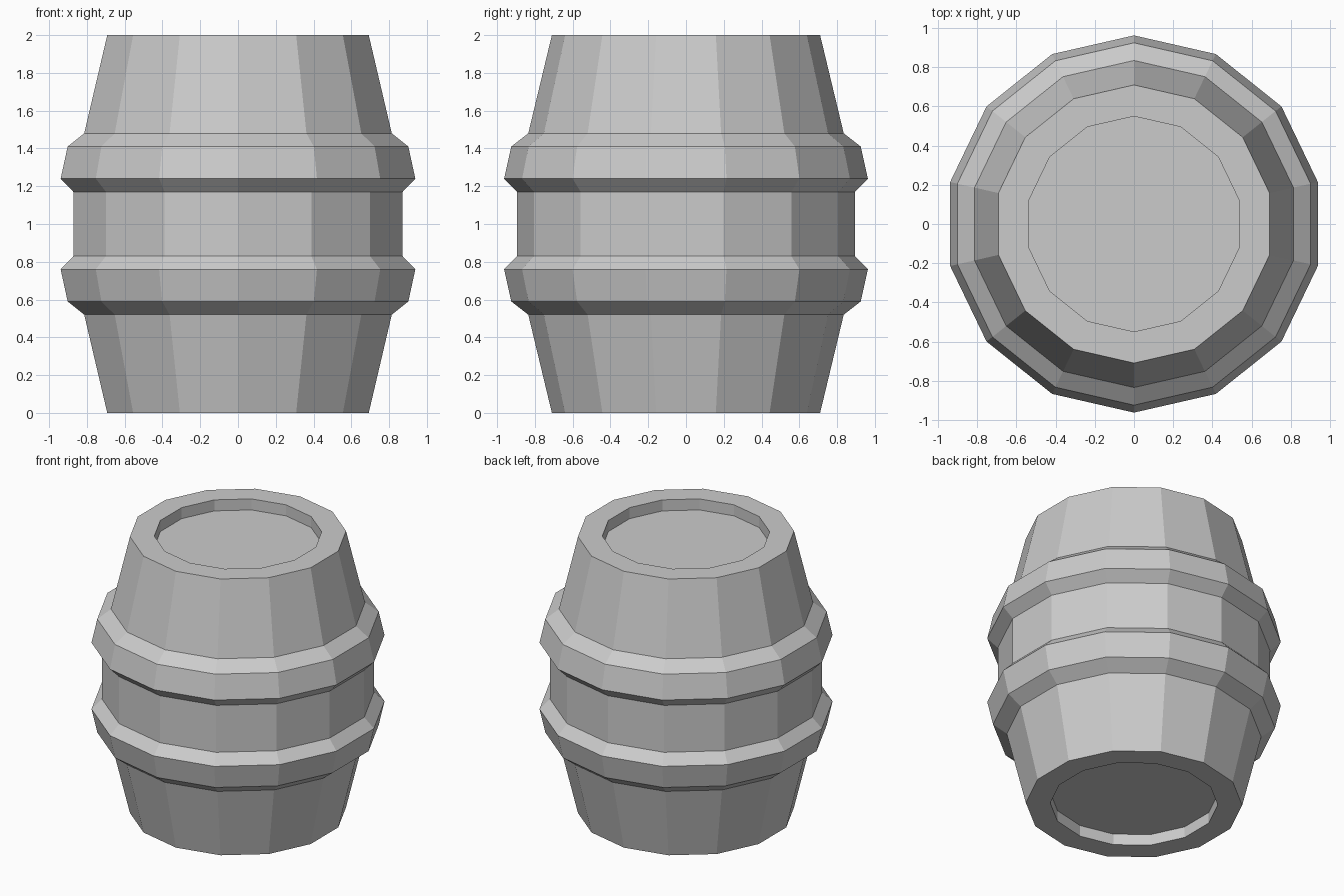
import bpy, bmesh
from math import sin, cos, tau

if "Cube" in bpy.data.objects:
    bpy.data.objects.remove(bpy.data.objects["Cube"])

SIDES = 14

# Lower half of the profile (radius, height): recessed head, rim, stave, hoop
half = [(0.55, 0.08), (0.55, 0.0), (0.71, 0.0), (0.835, 0.52),
        (0.925, 0.59), (0.963, 0.76), (0.894, 0.83)]
# Mirror about mid-height for the upper half
profile = half + [(r, 2.0 - z) for r, z in reversed(half)]

# Barrel body: lathe the profile with a corner on the y axis
bm = bmesh.new()
rings = [[bm.verts.new((r * sin(tau * i / SIDES), -r * cos(tau * i / SIDES), z))
          for i in range(SIDES)] for r, z in profile]
for a, b in zip(rings, rings[1:]):
    for i in range(SIDES):
        j = (i + 1) % SIDES
        bm.faces.new((a[i], a[j], b[j], b[i]))

# Recessed bottom and top heads
bm.faces.new(rings[0][::-1])
bm.faces.new(rings[-1])
bmesh.ops.recalc_face_normals(bm, faces=bm.faces)

mesh = bpy.data.meshes.new("barrel")
bm.to_mesh(mesh)
bm.free()
bpy.context.collection.objects.link(bpy.data.objects.new("barrel", mesh))
